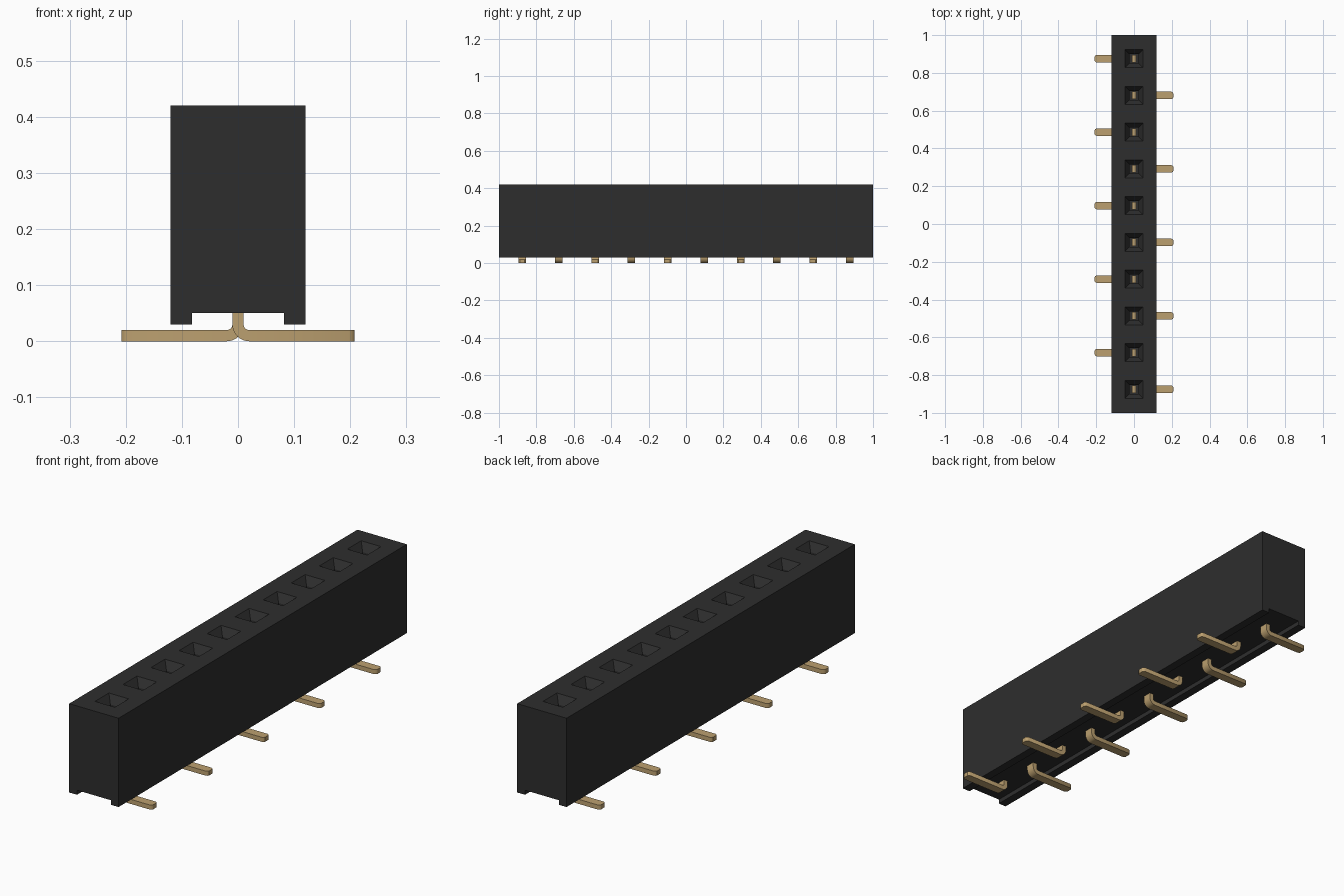
import bpy, bmesh, math

cube = bpy.data.objects.get("Cube")
if cube:
    bpy.data.objects.remove(cube, do_unlink=True)

COUNT, PITCH = 10, 0.1945
HALF_X, TOP, BOTTOM = 0.12, 0.42, 0.03


def material(name, rgb, rough):
    m = bpy.data.materials.new(name)
    m.use_nodes = True
    m.diffuse_color = (*rgb, 1)
    bsdf = m.node_tree.nodes["Principled BSDF"]
    bsdf.inputs["Base Color"].default_value = (*rgb, 1)
    bsdf.inputs["Roughness"].default_value = rough
    return m


def finish(bm, name, mat):
    bmesh.ops.remove_doubles(bm, verts=bm.verts, dist=1e-5)
    bmesh.ops.recalc_face_normals(bm, faces=bm.faces)
    me = bpy.data.meshes.new(name)
    bm.to_mesh(me)
    bm.free()
    me.materials.append(mat)
    ob = bpy.data.objects.new(name, me)
    bpy.context.collection.objects.link(ob)
    return ob


def bridge(bm, a, b):
    """Join two vertex loops with a band of quads."""
    n = len(a)
    for i in range(n):
        j = (i + 1) % n
        bm.faces.new((a[i], a[j], b[j], b[i]))


black = material("black plastic", (0.027, 0.027, 0.027), 0.6)
gold = material("gold contact", (0.50, 0.35, 0.16), 0.4)
centres = [(i - (COUNT - 1) / 2) * PITCH for i in range(COUNT)]

# Housing: one cell per socket, with a tapered mouth, deep hole and slotted base
bm = bmesh.new()
cuts = [-1.0] + [(a + b) / 2 for a, b in zip(centres, centres[1:])] + [1.0]
outline = [(-HALF_X, TOP), (-HALF_X, BOTTOM), (-0.082, BOTTOM), (-0.082, 0.05),
           (0.082, 0.05), (0.082, BOTTOM), (HALF_X, BOTTOM), (HALF_X, TOP)]


def rect(hx, y0, y1, z):
    return [bm.verts.new(p) for p in
            ((-hx, y0, z), (hx, y0, z), (hx, y1, z), (-hx, y1, z))]


for y, y0, y1 in zip(centres, cuts, cuts[1:]):
    loops = [rect(HALF_X, y0, y1, TOP)]
    for h, z in ((0.048, TOP), (0.024, TOP - 0.035), (0.024, 0.1)):
        loops.append(rect(h, y - h, y + h, z))
    for a, b in zip(loops, loops[1:]):
        bridge(bm, a, b)
    bm.faces.new(loops[-1])
    for (xa, za), (xb, zb) in zip(outline, outline[1:]):
        bm.faces.new([bm.verts.new(p) for p in
                      ((xa, y0, za), (xa, y1, za), (xb, y1, zb), (xb, y0, zb))])
# End walls
for y in (-1.0, 1.0):
    bm.faces.new([bm.verts.new((x, y, z)) for x, z in outline])
finish(bm, "housing", black)

# Contacts: flat strip swept down, round the bend and out to a tapered toe
HALF_T, RADIUS, HALF_W = 0.01, 0.02, 0.02


def contact(name, y, side):
    bm = bmesh.new()
    sections = [(0, 0.3, 0, HALF_W)]                 # x, z, turn angle, half width
    for k in range(9):
        a = math.pi / 2 * k / 8
        sections.append((RADIUS * (1 - math.cos(a)),
                         HALF_T + RADIUS * (1 - math.sin(a)), a, HALF_W))
    for x, w in ((0.198, HALF_W), (0.205, 0.016), (0.208, 0.011)):
        sections.append((x, HALF_T, math.pi / 2, w))
    rings = []
    for x, z, a, w in sections:
        nx, nz = HALF_T * math.cos(a), HALF_T * math.sin(a)
        rings.append([bm.verts.new((side * (x + s * nx), y + t * w, z + s * nz))
                      for s, t in ((1, 1), (1, -1), (-1, -1), (-1, 1))])
    for a, b in zip(rings, rings[1:]):
        bridge(bm, a, b)
    bm.faces.new(rings[0])
    bm.faces.new(rings[-1])
    return finish(bm, name, gold)


# Feet alternate from side to side along the row
bpy.ops.object.select_all(action='DESELECT')
for i, y in enumerate(centres):
    pin = contact(f"contact_{i + 1}", y, 1 if i % 2 == 0 else -1)
    pin.select_set(True)
    bpy.context.view_layer.objects.active = pin
bpy.ops.object.shade_smooth_by_angle(angle=math.radians(30))
